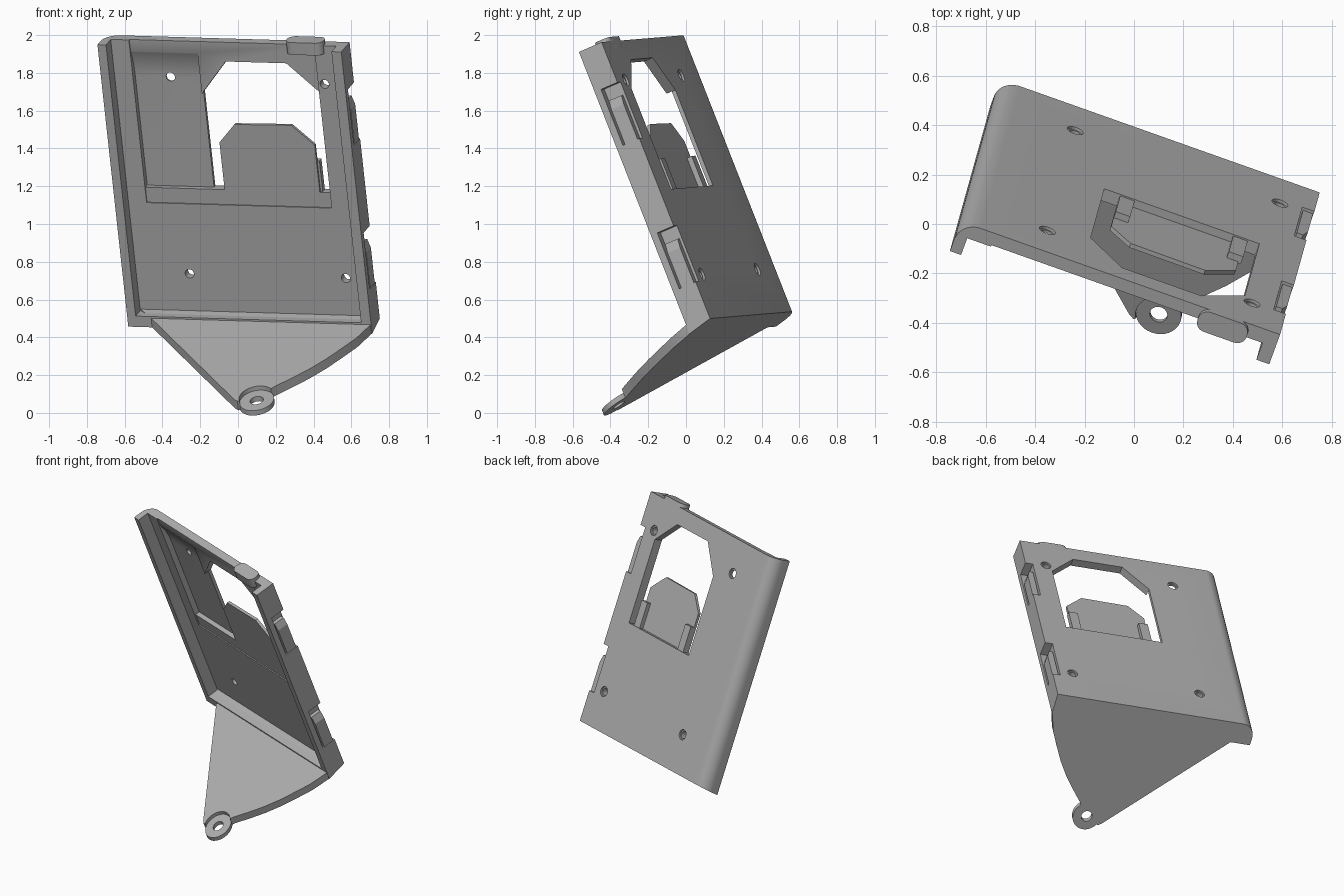
import bpy, bmesh, math
from mathutils import Matrix, Vector

cube = bpy.data.objects.get("Cube")
if cube:
    bpy.data.objects.remove(cube)

grey = bpy.data.materials.new("grey plastic")
grey.use_nodes = True
COLOR = (0.42, 0.42, 0.42, 1)
grey.diffuse_color = COLOR
grey.node_tree.nodes["Principled BSDF"].inputs["Base Color"].default_value = COLOR

# Tilted frame of the panel: x = width, y = length, z = depth towards the front
U = Vector((0.942, -0.334, -0.028)).normalized()
V = Vector((-0.108, -0.361, 0.926))
V = (V - U * V.dot(U)).normalized()
F = U.cross(V)
FRAME = Matrix.Translation((-0.54, 0.585, 0.538)) @ Matrix((U, V, F)).transposed().to_4x4()

W, L, D = 1.37, 1.58, 0.138
FLOOR, POCKET, THIN = 0.06, 0.053, 0.022
SLOPE = -0.23


def prism(name, pts, lo, hi, axis="z", shear=0.0):
    """Extrude a 2D outline along one axis of the panel frame."""
    def place(a, b, h):
        if axis == "z":
            return (a, b, h)
        if axis == "y":
            return (a, h + shear * b, b)
        return (h, a, b)
    bm = bmesh.new()
    rings = [[bm.verts.new(place(a, b, h)) for a, b in pts] for h in (lo, hi)]
    bm.faces.new(rings[0])
    bm.faces.new(rings[1][::-1])
    n = len(pts)
    for i in range(n):
        j = (i + 1) % n
        bm.faces.new((rings[0][i], rings[0][j], rings[1][j], rings[1][i]))
    bmesh.ops.recalc_face_normals(bm, faces=bm.faces)
    me = bpy.data.meshes.new(name)
    bm.to_mesh(me)
    bm.free()
    me.materials.append(grey)
    ob = bpy.data.objects.new(name, me)
    ob.matrix_world = FRAME
    bpy.context.collection.objects.link(ob)
    return ob


def box(name, x0, x1, y0, y1, z0, z1):
    return prism(name, [(x0, y0), (x1, y0), (x1, y1), (x0, y1)], z0, z1)


def arc(cx, cy, r, a0, a1, n):
    angles = [math.radians(a0 + (a1 - a0) * i / n) for i in range(n + 1)]
    return [(cx + r * math.cos(a), cy + r * math.sin(a)) for a in angles]


def circle(cx, cy, r, n=32):
    return arc(cx, cy, r, 0, 360, n)[:-1]


def combine(ob, others, operation="DIFFERENCE"):
    """Apply booleans one after another and remove the helpers."""
    for other in others:
        other.hide_render = True
        mod = ob.modifiers.new("cut", "BOOLEAN")
        mod.operation, mod.solver, mod.object = operation, "EXACT", other
        bpy.context.view_layer.update()
        graph = bpy.context.evaluated_depsgraph_get()
        me = bpy.data.meshes.new_from_object(ob.evaluated_get(graph))
        ob.modifiers.clear()
        ob.data = me
        bpy.data.objects.remove(other)


def smooth(ob):
    bpy.ops.object.select_all(action="DESELECT")
    ob.select_set(True)
    bpy.context.view_layer.objects.active = ob
    bpy.ops.object.shade_smooth_by_angle(angle=math.radians(30))


# Panel shell with a rounded back left edge
R = 0.085
section = arc(R, R, R, 180, 270, 10) + [(W, 0), (W, D), (0, D)]
panel = prism("back_panel", section, -0.06, L, "y")

# Slanted bottom end, front cavity and shallow pocket
under = prism("under_cut", [(-0.1, -0.1), (W + 0.1, -0.1), (W + 0.1, 0.3), (-0.1, 0.3)],
              -0.3, 0, "y", SLOPE)
cavity = box("cavity_cut", 0.048, 1.315, 0.03, L + 0.1, FLOOR, 0.3)
pocket = box("pocket_cut", 0.15, 1.19, 0.65, L + 0.1, POCKET, 0.3)
# Deep side pocket whose floor curves forward at the top
curve = arc(1.36, THIN + 0.4, 0.4, 270, 304, 8)
side_pocket = prism("side_pocket_cut", [(0.735, THIN)] + curve + [(L + 0.1, 0.3), (0.735, 0.3)],
                    0.15, 0.526, "x")
# Window with clipped upper corners
window = prism("window_cut", [(0.525, 0.735), (1.19, 0.735), (1.19, 1.31), (1.02, 1.47),
                              (0.68, 1.47), (0.525, 1.28)], -0.1, 0.3)
cuts = [under, cavity, pocket, side_pocket, window]

# Screw holes with a wider mouth at the back
for x in (0.348, 1.226):
    for y in (0.25, 1.36):
        cuts.append(prism("screw_cut", circle(x, y, 0.025, 24), -0.1, 0.1))
        cuts.append(prism("mouth_cut", circle(x, y, 0.034, 24), -0.1, 0.012))

# Clip openings along the right wall
CLIPS = (0.21, 1.03)
for y in CLIPS:
    cuts.append(box("clip_cut", 1.318, W + 0.1, y, y + 0.32, -0.1, 0.1))
combine(panel, cuts)
smooth(panel)

for i, y in enumerate(CLIPS):
    # Clip tongue leaning inward towards its free end
    prism("clip_tongue_%d" % (i + 1),
          [(1.325, y - 0.01), (W - 0.002, y - 0.01), (W - 0.002, y + 0.2),
           (1.352, y + 0.25), (1.325, y + 0.25)], 0.012, 0.088)

# Flap standing in the window, with a guide at each side
prism("window_flap", [(0.595, 0.70), (1.13, 0.70), (1.13, 1.005), (1.01, 1.115),
                      (0.69, 1.11), (0.595, 1.005)], 0.034, POCKET)
for side, x in (("right", 0.595), ("left", 1.08)):
    box("flap_guide_" + side, x, x + 0.062, 0.72, 0.91, 0.006, 0.04)

# Rounded stop tab on the top end
r = 0.04
tab_pts = (arc(1.245 - r, 0.09 - r, r, 0, 90, 6) + arc(1.035 + r, 0.09 - r, r, 90, 180, 6)
           + arc(1.035 + r, r, r, 180, 270, 6) + arc(1.245 - r, r, r, 270, 360, 6))
smooth(prism("top_tab", tab_pts, 1.535, 1.605, "y"))

# Foot plate with a curved side, sunk around the ring
EX, EZ = 0.933, 0.80
foot = prism("foot_plate", [(0.05, 0.06), (W - 0.003, 0.02), (W - 0.003, 0.138), (1.325, 0.26),
                            (1.27, 0.36), (1.215, 0.455), (1.148, 0.55), (1.08, 0.63),
                            (1.007, 0.71), (0.96, 0.78), (0.843, 0.85), (0.82, 0.835),
                            (0.134, 0.138)], 0, 0.052, "y", SLOPE)
combine(foot, [prism("ring_cut", circle(EX, EZ, 0.092), -0.1, 0.3, "y", SLOPE)])
smooth(foot)

# Mounting ring at the tip
ring = prism("foot_ring", circle(EX, EZ, 0.093), 0, 0.028, "y", SLOPE)
combine(ring, [prism("bolt_cut", circle(EX, EZ, 0.036), -0.1, 0.2, "y", SLOPE)])
smooth(ring)
